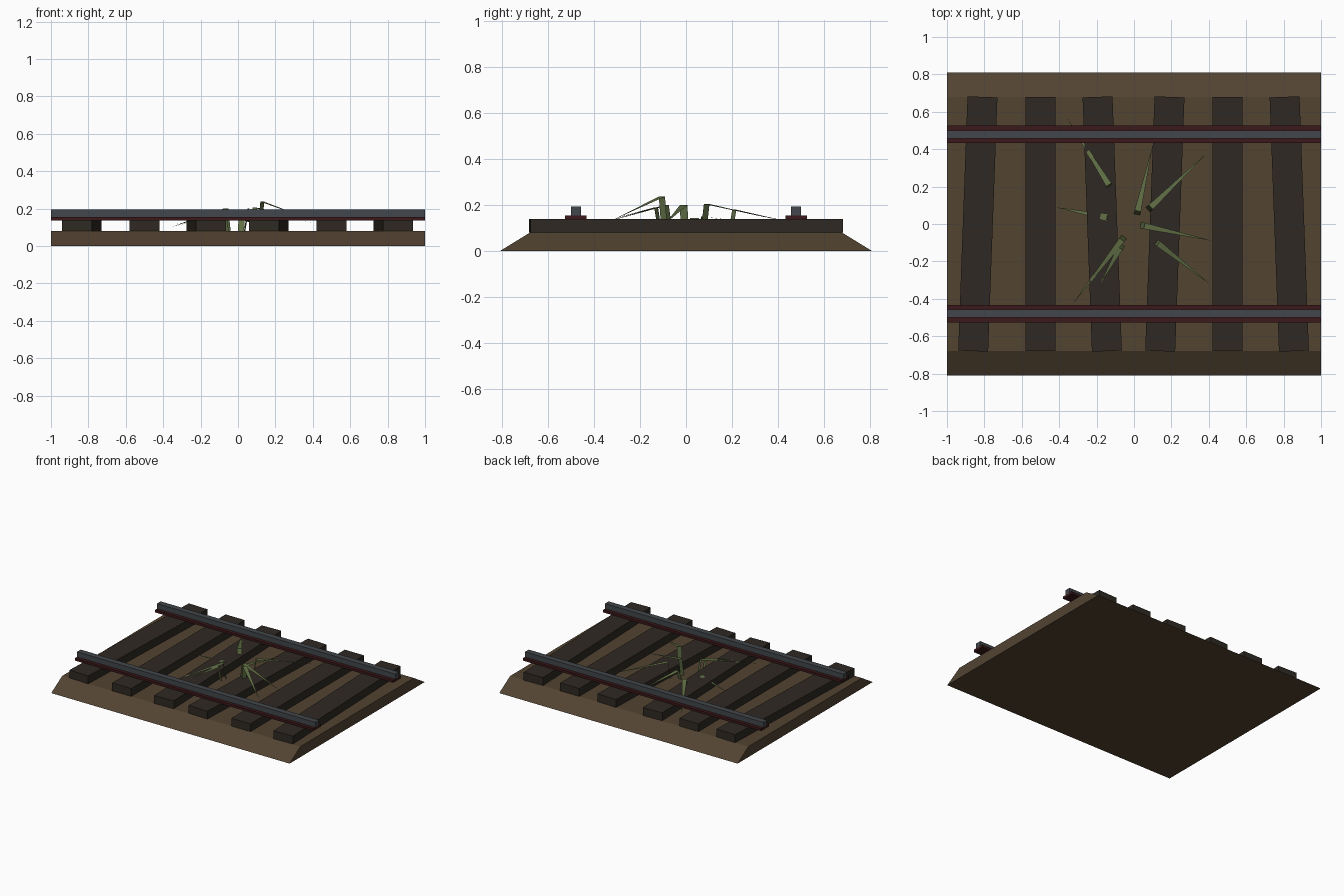
import bpy
from math import radians
from mathutils import Vector

if "Cube" in bpy.data.objects:
    bpy.data.objects.remove(bpy.data.objects["Cube"])


def material(name, rgb):
    m = bpy.data.materials.new(name)
    m.diffuse_color = (*rgb, 1)
    m.use_nodes = True
    m.node_tree.nodes["Principled BSDF"].inputs["Base Color"].default_value = m.diffuse_color
    return m


EARTH = material("earth", (0.085, 0.056, 0.031))
WOOD = material("dark_wood", (0.028, 0.022, 0.016))
STEEL = material("steel", (0.055, 0.062, 0.07))
RUST = material("rust", (0.045, 0.009, 0.01))
GRASS = material("grass", (0.12, 0.16, 0.06))


def mesh_object(name, verts, faces, mat):
    me = bpy.data.meshes.new(name)
    me.from_pydata(verts, [], faces)
    me.materials.append(mat)
    ob = bpy.data.objects.new(name, me)
    bpy.context.collection.objects.link(ob)
    return ob


def extrude_x(name, profile, mat):
    """Closed (y, z) profile, counter-clockwise, swept from x=-1 to x=1."""
    n = len(profile)
    verts = [(x, y, z) for x in (-1, 1) for y, z in profile]
    faces = [tuple(reversed(range(n))), tuple(range(n, 2 * n))]
    faces += [(i, (i + 1) % n, n + (i + 1) % n, n + i) for i in range(n)]
    return mesh_object(name, verts, faces, mat)


def rect(y, half, z0, z1):
    return [(y - half, z0), (y + half, z0), (y + half, z1), (y - half, z1)]


# Ballast bed with sloping shoulders
extrude_x("ballast_bed", [(-0.81, 0), (0.81, 0), (0.68, 0.08), (-0.68, 0.08)], EARTH)

# Sleepers, some slightly skewed
for i, (x, skew) in enumerate([(-0.835, -1), (-0.5, 0), (-0.17, 1),
                               (0.165, -1), (0.5, 0), (0.83, 1)]):
    bpy.ops.mesh.primitive_cube_add(size=1, location=(x, 0, 0.11),
                                    rotation=(0, 0, radians(2.1 * skew)))
    ob = bpy.context.object
    ob.name = f"sleeper_{i + 1}"
    ob.scale = (0.16, 1.36, 0.06)
    ob.data.materials.append(WOOD)

# Rails: rusty foot and steel head
for side, y in (("front", -0.479), ("back", 0.479)):
    extrude_x(f"rail_foot_{side}", rect(y, 0.047, 0.138, 0.156), RUST)
    extrude_x(f"rail_head_{side}", rect(y, 0.022, 0.156, 0.195), STEEL)

# Bent grass blades: bend point (x, y, z), tip (x, y, z)
BLADES = [
    ((-0.135, 0.21, 0.18), (-0.36, 0.57, 0.10)),
    ((0.02, 0.07, 0.15), (0.10, 0.42, 0.11)),
    ((0.09, 0.09, 0.205), (0.39, 0.38, 0.14)),
    ((0.055, -0.01, 0.20), (0.42, -0.09, 0.12)),
    ((0.13, -0.105, 0.237), (0.405, -0.32, 0.135)),
    ((-0.065, -0.085, 0.20), (-0.33, -0.43, 0.105)),
    ((-0.075, -0.13, 0.19), (-0.18, -0.32, 0.14)),
    ((-0.145, 0.035, 0.145), (-0.42, 0.09, 0.105)),
]
for i, (bend, tip) in enumerate(BLADES):
    bend, tip = Vector(bend), Vector(tip)
    out = (tip - bend)
    out.z = 0
    out.normalize()
    side = Vector((-out.y, out.x, 0)) * 0.017
    root = bend - out * 0.02
    root.z = 0.08
    verts = [root + side, root - side, bend - side, bend + side, tip]
    mesh_object(f"grass_blade_{i + 1}", verts, [(0, 3, 2, 1), (3, 4, 2)][::-1], GRASS)
    me = bpy.data.objects[f"grass_blade_{i + 1}"].data
    # Blades face upward
    if me.polygons[0].normal.z < 0:
        me.flip_normals()
